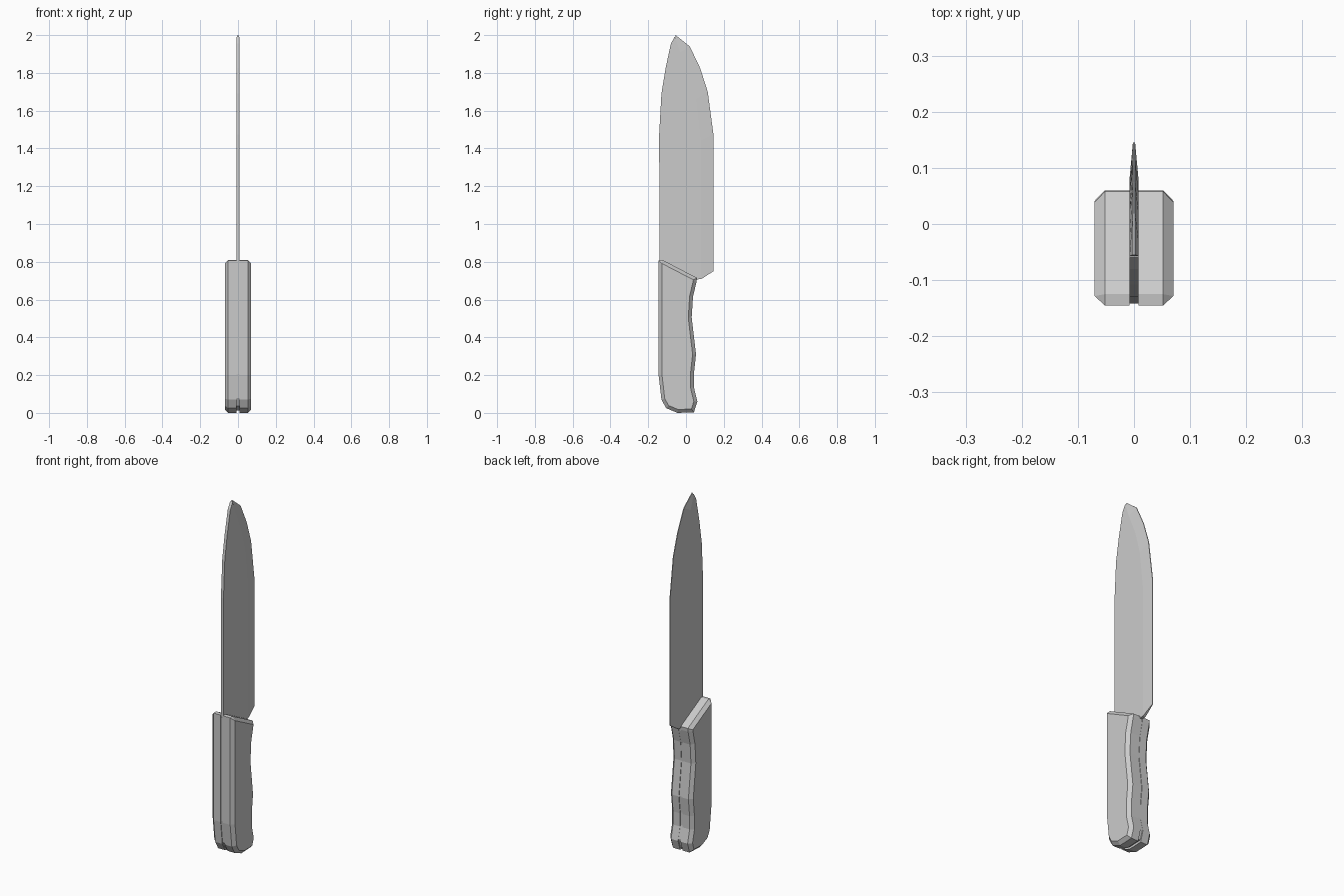
import bpy, bmesh

if "Cube" in bpy.data.objects:
    bpy.data.objects.remove(bpy.data.objects["Cube"])

def material(name, rgb):
    m = bpy.data.materials.new(name)
    m.diffuse_color = (*rgb, 1)
    m.use_nodes = True
    m.node_tree.nodes["Principled BSDF"].inputs["Base Color"].default_value = m.diffuse_color
    return m

GREY = material("plain grey", (0.6, 0.6, 0.6))

def finish(bm, name):
    bmesh.ops.recalc_face_normals(bm, faces=bm.faces)
    me = bpy.data.meshes.new(name)
    bm.to_mesh(me)
    bm.free()
    me.materials.append(GREY)
    ob = bpy.data.objects.new(name, me)
    bpy.context.collection.objects.link(ob)
    return ob

def slab(points, x0, x1):
    """Extrude a (y, z) outline from x0 to x1; returns bmesh and the +x face."""
    bm = bmesh.new()
    a = [bm.verts.new((x0, y, z)) for y, z in points]
    b = [bm.verts.new((x1, y, z)) for y, z in points]
    n = len(points)
    bm.faces.new(a)
    cap = bm.faces.new(b)
    for i in range(n):
        j = (i + 1) % n
        bm.faces.new((a[i], a[j], b[j], b[i]))
    bmesh.ops.recalc_face_normals(bm, faces=bm.faces)
    return bm, cap

# Handle side outline (y, z)
grip = [(-0.145, 0.808), (-0.125, 0.81), (0.058, 0.715), (0.056, 0.695),
        (0.037, 0.615), (0.03, 0.505), (0.053, 0.31), (0.042, 0.21), (0.042, 0.135),
        (0.06, 0.06), (0.042, 0.003), (-0.045, 0.0), (-0.105, 0.025),
        (-0.13, 0.07), (-0.145, 0.2)]

# Handle scales: chamfered on the outer side, mirrored about the blade
bm, cap = slab(grip, 0.008, 0.052)
bmesh.ops.inset_region(bm, faces=[cap], thickness=0.018, depth=0.018,
                       use_even_offset=True)
handle = finish(bm, "handle_scales")
mir = handle.modifiers.new("mirror", 'MIRROR')
mir.use_mirror_merge = False

# Tang: slightly recessed between the scales
cy, cz = -0.045, 0.4
bm, cap = slab([(cy + (y - cy) * 0.97, cz + (z - cz) * 0.97) for y, z in grip],
               -0.0079, 0.0079)
finish(bm, "tang")

# Blade: rows of spine, grind line and cutting edge (y, z)
rows = [((-0.14, 0.70), (0.08, 0.708), (0.145, 0.75)),
        ((-0.142, 1.475), (0.08, 1.44), (0.145, 1.475)),
        ((-0.13, 1.69), (0.055, 1.66), (0.115, 1.70)),
        ((-0.108, 1.825), (0.02, 1.79), (0.075, 1.825)),
        ((-0.08, 1.955), (-0.03, 1.91), (0.02, 1.94)),
        ((-0.06, 1.99), (-0.057, 1.985), (-0.055, 2.0))]
half = (0.008, 0.008, 0.002)
bm = bmesh.new()
rings = []
for row in rows:
    right = [bm.verts.new((h, *p)) for h, p in zip(half, row)]
    left = [bm.verts.new((-h, *p)) for h, p in zip(half, row)]
    rings.append(right + left[::-1])
for a, b in zip(rings, rings[1:]):
    for i in range(6):
        j = (i + 1) % 6
        bm.faces.new((a[i], a[j], b[j], b[i]))
# close heel and tip
for r in (rings[0], rings[-1]):
    bm.faces.new((r[0], r[1], r[4], r[5]))
    bm.faces.new((r[1], r[2], r[3], r[4]))
finish(bm, "blade")
